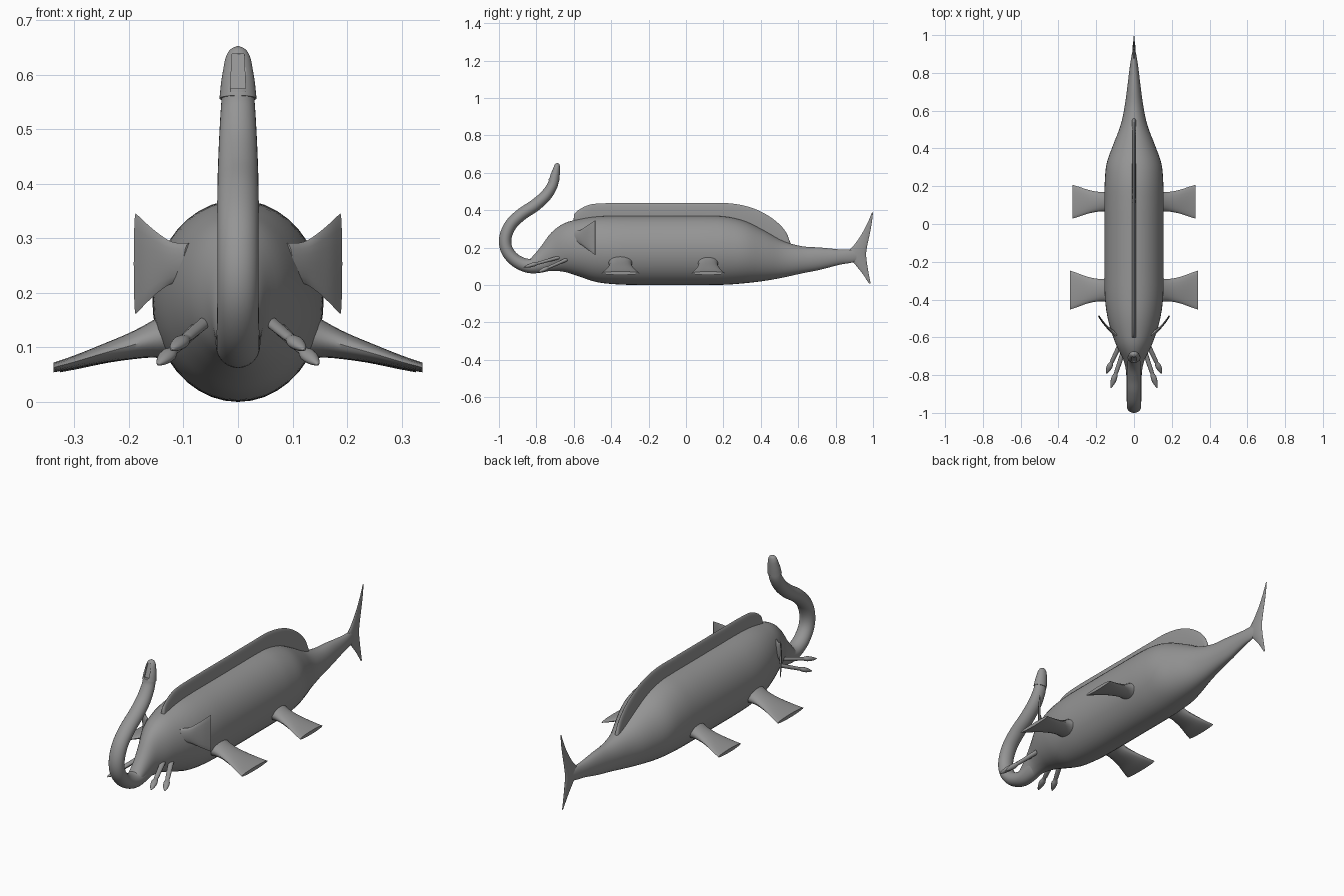
import bpy, bmesh, math
from mathutils import Vector

cube = bpy.data.objects.get("Cube")
if cube:
    bpy.data.objects.remove(cube, do_unlink=True)

GREY = (0.3, 0.3, 0.3, 1)
skin = bpy.data.materials.new("grey skin")
skin.use_nodes = True
skin.diffuse_color = GREY
bsdf = skin.node_tree.nodes["Principled BSDF"]
bsdf.inputs["Base Color"].default_value = GREY
bsdf.inputs["Roughness"].default_value = 0.7


def smooth_rows(rows, steps):
    """Pass a smooth curve through rows of numbers."""
    rows = [Vector(r) for r in rows]
    out = []
    for i in range(len(rows) - 1):
        b, c = rows[i], rows[i + 1]
        a = rows[i - 1] if i else b * 2 - c
        d = rows[i + 2] if i + 2 < len(rows) else c * 2 - b
        for k in range(steps):
            t = k / steps
            out.append((b * 2 + (c - a) * t + (a * 2 - b * 5 + c * 4 - d) * t * t
                        + (b * 3 - a - c * 3 + d) * t ** 3) / 2)
    return out + [rows[-1]]


def loft(name, sections, sides=24, mirror=False):
    """Skin elliptical sections, each a centre and two half-axis vectors."""
    bm = bmesh.new()
    rings = []
    for c, u, v in sections:
        angles = [math.tau * k / sides for k in range(sides)]
        rings.append([bm.verts.new(c + u * math.cos(a) + v * math.sin(a)) for a in angles])
    for r, s in zip(rings, rings[1:]):
        for k in range(sides):
            n = (k + 1) % sides
            bm.faces.new((r[k], r[n], s[n], s[k]))
    bm.faces.new(rings[0][::-1])
    bm.faces.new(rings[-1])
    bmesh.ops.recalc_face_normals(bm, faces=bm.faces)
    mesh = bpy.data.meshes.new(name)
    bm.to_mesh(mesh)
    bm.free()
    mesh.materials.append(skin)
    ob = bpy.data.objects.new(name, mesh)
    bpy.context.collection.objects.link(ob)
    bpy.ops.object.select_all(action="DESELECT")
    bpy.context.view_layer.objects.active = ob
    ob.select_set(True)
    bpy.ops.object.shade_smooth_by_angle(angle=math.radians(40))
    if mirror:
        ob.modifiers.new("Mirror", "MIRROR")
    return ob


def tube(name, rows, steps=6, mirror=False, sides=20):
    """Sweep along x, y, z with a side radius and a depth radius."""
    pts = smooth_rows(rows, steps)
    secs = []
    for i, p in enumerate(pts):
        tangent = (pts[min(i + 1, len(pts) - 1)] - pts[max(i - 1, 0)])
        tangent = Vector(tangent[:3]).normalized()
        up = tangent.cross(Vector((1, 0, 0))).normalized()
        side = up.cross(tangent)
        secs.append((Vector(p[:3]), side * max(p[3], .001), up * max(p[4], .001)))
    return loft(name, secs, sides, mirror)


# Body and head: y, half width, bottom, top
body = [(-.84, .036, .066, .13), (-.78, .042, .066, .2), (-.72, .056, .075, .28),
        (-.65, .09, .07, .33), (-.57, .12, .045, .352), (-.48, .143, .016, .366),
        (-.38, .155, .004, .37), (-.26, .157, 0, .37), (-.13, .157, 0, .37),
        (0, .157, 0, .37), (.12, .157, 0, .37), (.22, .155, .002, .365),
        (.32, .145, .01, .34), (.42, .11, .022, .29), (.52, .072, .04, .235),
        (.62, .05, .062, .207), (.72, .036, .082, .2), (.82, .024, .108, .19),
        (.88, .015, .118, .188), (.92, .007, .13, .18)]
loft("body", [(Vector((0, y, (b + t) / 2)), Vector((w, 0, 0)), Vector((0, 0, (t - b) / 2)))
              for y, w, b, t in smooth_rows(body, 4)], 40)

# Back fin: y, top, buried bottom
crest = [(-.602, .345, .3), (-.59, .388, .3), (-.52, .428, .3), (-.43, .437, .3),
         (-.3, .438, .3), (-.1, .438, .3), (.1, .438, .3), (.24, .436, .28), (.36, .41, .25),
         (.46, .357, .2), (.53, .29, .18), (.56, .22, .17)]
loft("back_fin", [(Vector((0, y, (b + t) / 2)), Vector((.01, 0, 0)), Vector((0, 0, (t - b) / 2)))
                  for y, t, b in smooth_rows(crest, 4)], 20)

# Tail fin: z, leading y, trailing y, half thickness
tail = [(.388, .994, 1, .001), (.33, .97, .993, .003), (.27, .938, .982, .004),
        (.215, .9, .97, .007), (.165, .86, .963, .009), (.115, .9, .968, .007),
        (.06, .944, .977, .004), (.008, .978, .987, .001)]
loft("tail_fin", [(Vector((0, (a + b) / 2, z)), Vector((0, (b - a) / 2, 0)), Vector((w, 0, 0)))
                  for z, a, b, w in smooth_rows(tail, 4)], 16)

# Trunk: curls forward, up and back
tube("trunk", [(0, -.7, .15, .045, .06), (0, -.77, .115, .042, .048), (0, -.84, .102, .04, .038),
               (0, -.91, .13, .039, .034), (0, -.957, .185, .038, .033),
               (0, -.966, .25, .038, .033), (0, -.938, .32, .038, .033),
               (0, -.88, .377, .038, .033), (0, -.81, .424, .037, .033),
               (0, -.752, .475, .035, .031), (0, -.715, .53, .032, .028),
               (0, -.705, .57, .029, .025)], 6, sides=28)

# Trunk tip with a recessed slot on its front
tip = tube("trunk_tip", [(0, -.707, .556, .034, .029), (0, -.701, .585, .031, .026),
                         (0, -.695, .61, .027, .022), (0, -.691, .63, .023, .018),
                         (0, -.688, .645, .015, .012), (0, -.687, .652, .003, .003)], 5, sides=32)
cutter = loft("slot_cutter", [(Vector((0, -.73, .568)), Vector((.02, 0, 0)), Vector((0, .03, 0))),
                              (Vector((0, -.714, .638)), Vector((.016, 0, 0)), Vector((0, .03, 0)))], 4)
for v in cutter.data.vertices:          # square the slot section
    front = v.index % 4 in (2, 3)
    v.co.x = (.014 if v.co.z < .6 else .011) * (1 if v.index % 4 in (0, 3) else -1)
    v.co.y = -.76 if front else (-.725 if v.co.z < .6 else -.7)
cutter.hide_render = True
cut = tip.modifiers.new("Slot", "BOOLEAN")
cut.operation = "DIFFERENCE"
cut.object = cutter
bm = bmesh.new()
bm.from_mesh(cutter.data)
bmesh.ops.recalc_face_normals(bm, faces=bm.faces)
bm.to_mesh(cutter.data)
bm.free()
bpy.ops.object.select_all(action="DESELECT")
bpy.context.view_layer.objects.active = tip
tip.select_set(True)
bpy.ops.object.modifier_move_to_index(modifier=cut.name, index=0)
bpy.ops.object.modifier_apply(modifier=cut.name)
bpy.data.objects.remove(cutter, do_unlink=True)

# Flippers: x, half length, height, half thickness
flipper = [(.11, .072, .128, .05), (.16, .06, .114, .033), (.2, .061, .102, .024),
           (.25, .072, .088, .017), (.3, .09, .073, .012), (.338, .103, .063, .009)]
for name, y, size, reach in (("front_flippers", -.35, 1, 1), ("back_flippers", .118, .87, .965)):
    loft(name, [(Vector((x * reach, y, z)), Vector((0, l * size, 0)), Vector((0, 0, t)))
                for x, l, z, t in smooth_rows(flipper, 4)], 20, True)

# Ear fins: x, y, height, half height, half thickness
ear = [(.09, -.59, .255, .036, .012), (.12, -.565, .255, .038, .009),
       (.145, -.542, .255, .053, .006), (.168, -.515, .254, .073, .005),
       (.188, -.485, .253, .093, .004)]
loft("ear_fins", [(Vector((x, y, z)), Vector((0, 0, h)), Vector((.8, -.6, 0)) * t)
                  for x, y, z, h, t in smooth_rows(ear, 4)], 16, True)

# Feelers: a plain stalk ending in a pointed bulb
for name, start, end in (("front_feelers", (.055, -.67, .15), (.122, -.867, .095)),
                         ("rear_feelers", (.075, -.64, .135), (.147, -.792, .068))):
    a, b = Vector(start), Vector(end)
    shape = ((0, .013), (.3, .012), (.55, .011), (.62, .01), (.72, .015), (.82, .014),
             (.92, .009), (1, .002))
    tube(name, [(*a.lerp(b, t), r, r * .75) for t, r in shape], 3, True, 14)
